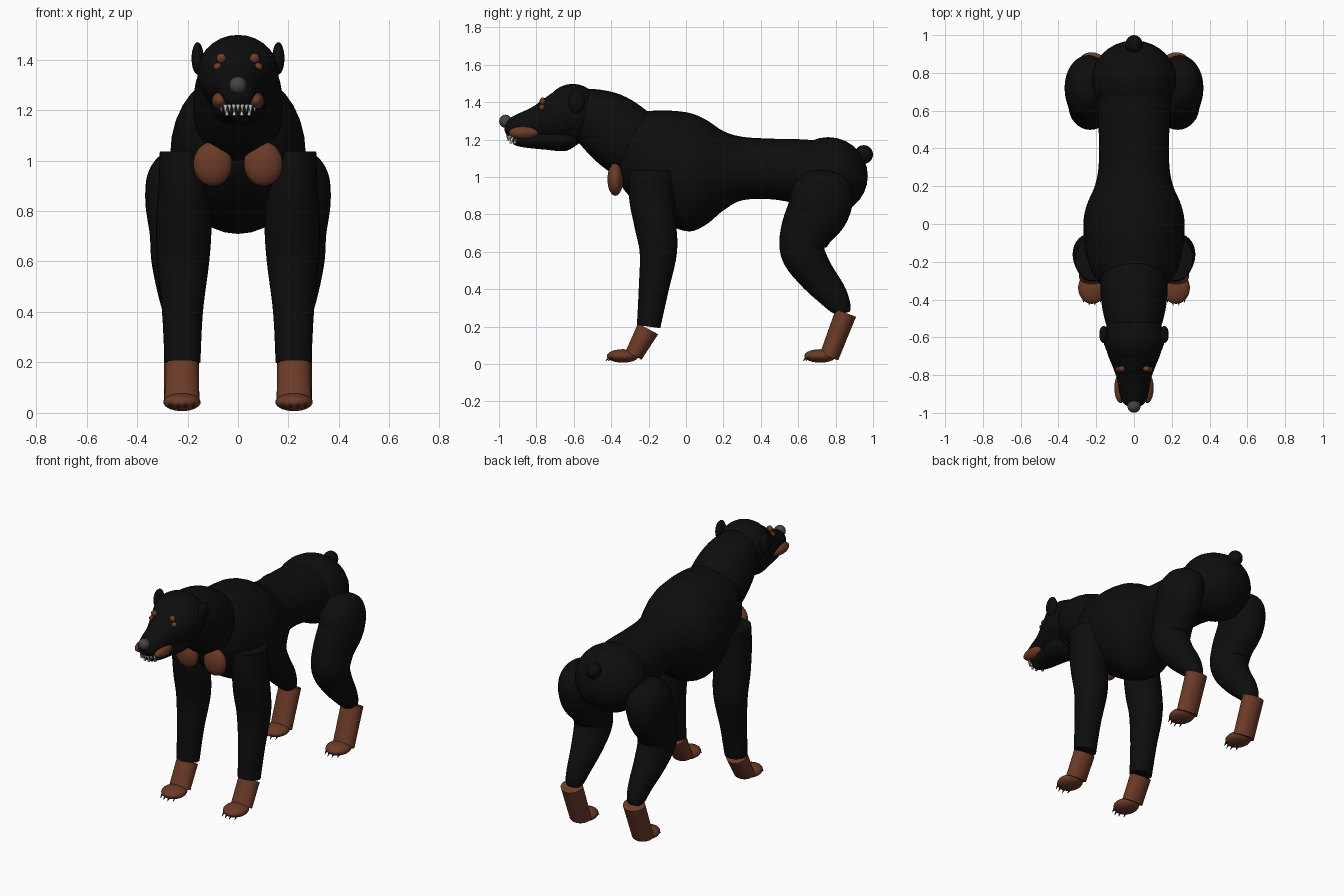
import bpy, bmesh, math
from mathutils import Vector, Matrix


def material(name, rgb):
    m = bpy.data.materials.new(name)
    m.diffuse_color = (*rgb, 1)
    return m


BLACK = material("black_coat", (0.004, 0.004, 0.004))
TAN = material("tan_marking", (0.15, 0.043, 0.02))
GREY = material("nose_grey", (0.06, 0.057, 0.057))
CLAW = material("claw_grey", (0.025, 0.022, 0.022))
WHITE = material("tooth_white", (0.7, 0.68, 0.62))


def finish(bm, name, mat, angle=45):
    bmesh.ops.recalc_face_normals(bm, faces=bm.faces)
    me = bpy.data.meshes.new(name)
    bm.to_mesh(me)
    bm.free()
    me.materials.append(mat)
    ob = bpy.data.objects.new(name, me)
    bpy.context.collection.objects.link(ob)
    bpy.ops.object.select_all(action='DESELECT')
    ob.select_set(True)
    bpy.context.view_layer.objects.active = ob
    bpy.ops.object.shade_smooth_by_angle(angle=math.radians(angle))
    return ob


def ball(name, loc, size, mat, tilt=0, seg=28):
    """Ellipsoid with the given half sizes, tilted about x."""
    bm = bmesh.new()
    mx = (Matrix.Translation(loc) @ Matrix.Rotation(math.radians(tilt), 4, 'X')
          @ Matrix.Diagonal((*size, 1)))
    bmesh.ops.create_uvsphere(bm, u_segments=seg, v_segments=seg // 2, radius=1, matrix=mx)
    return finish(bm, name, mat)


def cone(name, base, tip, r, mat):
    base, tip = Vector(base), Vector(tip)
    d = tip - base
    bm = bmesh.new()
    mx = Matrix.Translation((base + tip) / 2) @ d.to_track_quat('Z', 'Y').to_matrix().to_4x4()
    bmesh.ops.create_cone(bm, cap_ends=True, segments=8, radius1=r, radius2=0.001,
                          depth=d.length, matrix=mx)
    return finish(bm, name, mat)


def smooth_path(pts, steps):
    """Catmull-Rom through the stations."""
    out = []
    for i in range(len(pts) - 1):
        p0, p1, p2, p3 = (pts[max(0, min(len(pts) - 1, i + k))] for k in (-1, 0, 1, 2))
        for s in range(steps):
            t = s / steps
            out.append([0.5 * (2 * b + (c - a) * t + (2 * a - 5 * b + 4 * c - d) * t * t
                               + (3 * b - a - 3 * c + d) * t ** 3)
                        for a, b, c, d in zip(p0, p1, p2, p3)])
    return out + [list(pts[-1])]


def loft(name, stations, mat, upright=False, steps=5, seg=32):
    """Tube of elliptical rings; station = x, y, z, half width, half depth."""
    pts = smooth_path(stations, steps)
    bm = bmesh.new()
    rings = []
    for i, (x, y, z, rx, rn) in enumerate(pts):
        a, b = pts[max(0, i - 1)], pts[min(len(pts) - 1, i + 1)]
        t = Vector((0, b[1] - a[1], b[2] - a[2])).normalized()
        n = Vector((0, 0, 1)) if upright else Vector((0, -t.z, t.y))
        rings.append([bm.verts.new(Vector((x, y, z)) + Vector((1, 0, 0)) * rx * math.cos(u)
                                   + n * rn * math.sin(u))
                      for u in (2 * math.pi * k / seg for k in range(seg))])
    for r, q in zip(rings, rings[1:]):
        for k in range(seg):
            bm.faces.new((r[k], r[(k + 1) % seg], q[(k + 1) % seg], q[k]))
    bm.faces.new(rings[0])
    bm.faces.new(rings[-1])
    return finish(bm, name, mat)


# Torso: deep chest narrowing to the waist
loft("torso", [(0, -0.37, 1.1, 0.05, 0.05), (0, -0.35, 1.1, 0.14, 0.14),
               (0, -0.27, 1.10, 0.215, 0.235), (0, -0.15, 1.065, 0.255, 0.29),
               (0, 0.0, 1.028, 0.268, 0.318), (0, 0.1, 1.025, 0.25, 0.285),
               (0, 0.2, 1.033, 0.208, 0.212), (0, 0.3, 1.045, 0.188, 0.17),
               (0, 0.45, 1.043, 0.185, 0.162), (0, 0.6, 1.03, 0.195, 0.172),
               (0, 0.78, 1.01, 0.19, 0.18)], BLACK, upright=True)
ball("rump", (0, 0.76, 1.005), (0.225, 0.212, 0.208), BLACK)
ball("tail_stub", (0, 0.95, 1.12), (0.045, 0.05, 0.05), BLACK)

# Neck and head
loft("neck", [(0, -0.2, 1.1, 0.16, 0.17), (0, -0.31, 1.19, 0.178, 0.19),
              (0, -0.42, 1.275, 0.172, 0.182), (0, -0.52, 1.33, 0.15, 0.15),
              (0, -0.6, 1.36, 0.12, 0.11)], BLACK)
ball("skull", (0, -0.605, 1.345), (0.162, 0.15, 0.153), BLACK)
loft("upper_muzzle", [(0, -0.58, 1.325, 0.145, 0.155), (0, -0.67, 1.33, 0.145, 0.145),
                      (0, -0.75, 1.31, 0.115, 0.115), (0, -0.82, 1.29, 0.09, 0.085),
                      (0, -0.9, 1.27, 0.075, 0.067), (0, -0.95, 1.262, 0.055, 0.048),
                      (0, -0.97, 1.262, 0.015, 0.015)], BLACK, upright=True)
loft("lower_jaw", [(0, -0.56, 1.25, 0.09, 0.06), (0, -0.64, 1.215, 0.105, 0.075),
                   (0, -0.76, 1.205, 0.085, 0.058), (0, -0.86, 1.2, 0.065, 0.043),
                   (0, -0.915, 1.195, 0.04, 0.025), (0, -0.925, 1.195, 0.012, 0.01)],
     BLACK, upright=True)
ball("nose", (0, -0.965, 1.298), (0.035, 0.034, 0.035), GREY)

# Upper and lower teeth along the front of the mouth
for i in range(9):
    u = (i - 4) / 4
    x, y = 0.066 * u, -0.952 + 0.045 * u * u
    long = 0.042 if abs(i - 4) == 3 else 0.03
    cone("upper_tooth", (x, y, 1.222), (x, y, 1.222 - long), 0.009, WHITE)
    if i % 2:
        cone("lower_tooth", (x * 0.9, y + 0.012, 1.178), (x * 0.9, y + 0.012, 1.205), 0.008, WHITE)


def paw(name, s, y):
    """Flattened foot with four claws."""
    ball(name + "_paw", (s * 0.222, y, 0.043), (0.074, 0.085, 0.036), TAN)
    for k in range(4):
        off = (k - 1.5) / 1.5
        x = s * 0.222 + off * 0.045
        yy = y - 0.072 + 0.016 * off * off
        cone(name + "_claw", (x, yy + 0.012, 0.047), (x, yy - 0.022, 0.016), 0.011, CLAW)


for s in (-1, 1):
    # Face markings and ears
    ball("cheek_marking", (s * 0.07, -0.868, 1.237), (0.034, 0.08, 0.034), TAN)
    ball("brow_marking", (s * 0.066, -0.767, 1.405), (0.02, 0.016, 0.02), TAN, seg=16)
    ball("eye_marking", (s * 0.08, -0.77, 1.372), (0.018, 0.016, 0.016), TAN, seg=16)
    ball("ear", (s * 0.16, -0.585, 1.405), (0.024, 0.045, 0.064), BLACK)
    ball("chest_marking", (s * 0.1, -0.378, 0.987), (0.077, 0.042, 0.088), TAN)

    # Front leg
    loft("front_leg", [(s * 0.215, -0.185, 1.035, 0.095, 0.115), (s * 0.215, -0.185, 0.9, 0.1, 0.12),
                       (s * 0.215, -0.165, 0.75, 0.11, 0.112), (s * 0.217, -0.148, 0.6, 0.103, 0.1),
                       (s * 0.22, -0.173, 0.4, 0.081, 0.08), (s * 0.22, -0.2, 0.2, 0.071, 0.063)], BLACK)
    loft("front_ankle", [(s * 0.222, -0.203, 0.188, 0.067, 0.061),
                         (s * 0.222, -0.28, 0.046, 0.069, 0.048)], TAN)
    paw("front", s, -0.338)

    # Hind leg: thigh, knee and hock
    loft("hind_leg", [(s * 0.235, 0.745, 1.035, 0.03, 0.04), (s * 0.235, 0.742, 1.01, 0.085, 0.105),
                      (s * 0.24, 0.735, 0.94, 0.12, 0.16), (s * 0.245, 0.71, 0.83, 0.122, 0.166),
                      (s * 0.235, 0.645, 0.71, 0.115, 0.14), (s * 0.23, 0.625, 0.6, 0.113, 0.12),
                      (s * 0.225, 0.69, 0.485, 0.095, 0.1), (s * 0.22, 0.78, 0.375, 0.07, 0.08),
                      (s * 0.22, 0.825, 0.305, 0.058, 0.058), (s * 0.22, 0.835, 0.27, 0.045, 0.04)], BLACK)
    loft("hind_ankle", [(s * 0.224, 0.855, 0.273, 0.07, 0.058),
                        (s * 0.224, 0.765, 0.038, 0.07, 0.052)], TAN)
    paw("hind", s, 0.717)
